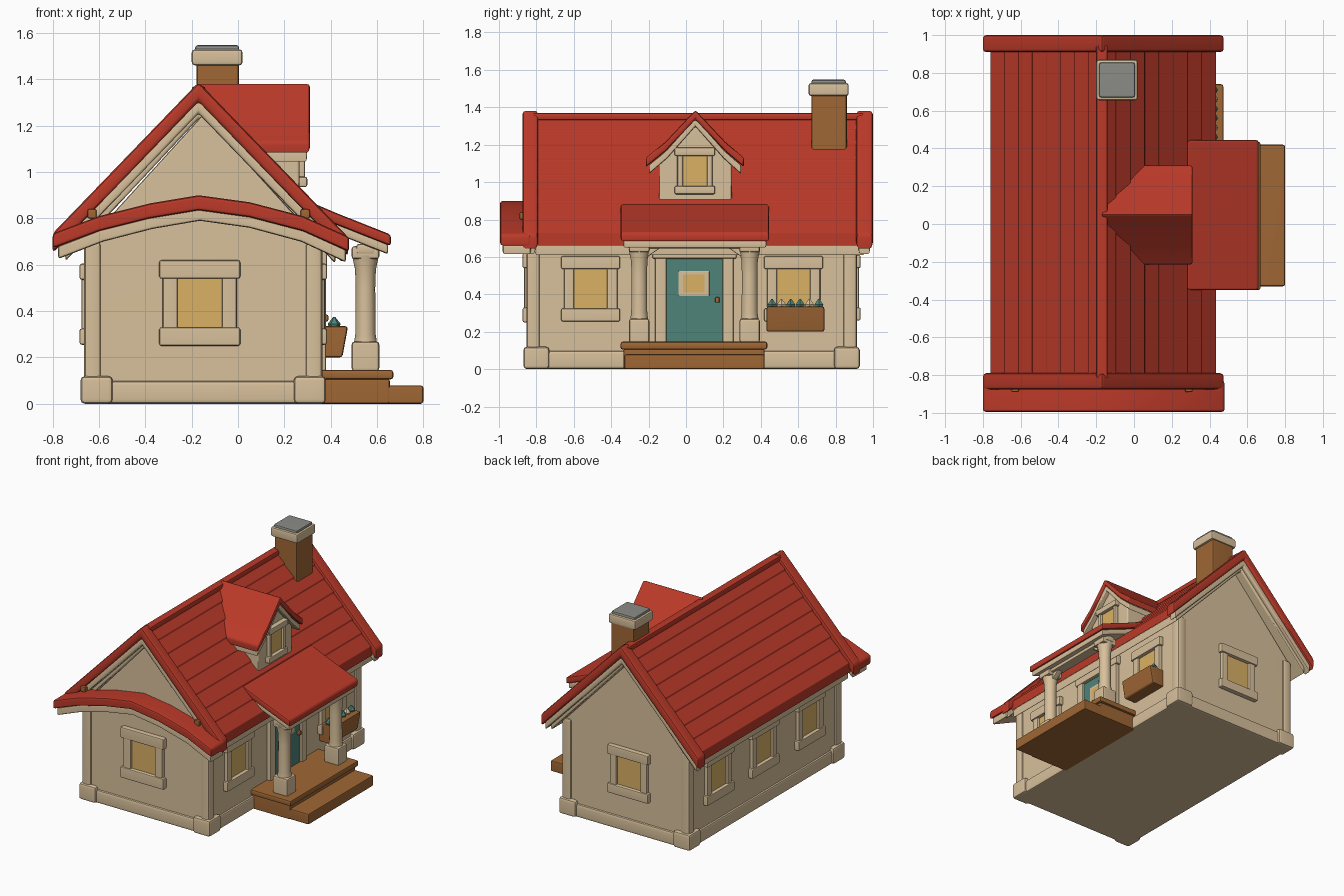
import bpy, bmesh, math
from mathutils import Vector

cube = bpy.data.objects.get("Cube")
if cube:
    bpy.data.objects.remove(cube, do_unlink=True)


def material(name, r, g, b):
    m = bpy.data.materials.new(name)
    m.use_nodes = True
    m.diffuse_color = (r, g, b, 1)
    m.node_tree.nodes["Principled BSDF"].inputs["Base Color"].default_value = (r, g, b, 1)
    return m


RED = material("roof red", 0.5, 0.042, 0.022)
CREAM = material("plaster cream", 0.69, 0.53, 0.33)
BROWN = material("wood brown", 0.35, 0.135, 0.035)
TEAL = material("door teal", 0.075, 0.23, 0.19)
YELLOW = material("window yellow", 0.7, 0.44, 0.13)
GREY = material("chimney grey", 0.26, 0.26, 0.24)


def finish(name, bm, mat, bevel):
    """Soften the hard edges, then turn the bmesh into a smooth-shaded object."""
    bmesh.ops.recalc_face_normals(bm, faces=bm.faces)
    if bevel:
        sharp = [e for e in bm.edges if len(e.link_faces) == 2 and e.calc_face_angle() > 0.5]
        bmesh.ops.bevel(bm, geom=sharp, offset=bevel, segments=2, profile=0.5,
                        affect='EDGES', clamp_overlap=True)
    me = bpy.data.meshes.new(name)
    bm.to_mesh(me)
    bm.free()
    me.materials.append(mat)
    ob = bpy.data.objects.new(name, me)
    bpy.context.collection.objects.link(ob)
    bpy.ops.object.select_all(action='DESELECT')
    ob.select_set(True)
    bpy.context.view_layer.objects.active = ob
    bpy.ops.object.shade_smooth_by_angle(angle=math.radians(40))
    ob.modifiers.new("even shading", 'WEIGHTED_NORMAL').keep_sharp = True
    return ob


def prism(name, pts, axis, a, b, mat, bevel=0.012):
    """Extrude a profile along x (y,z points) or y (x,z points)."""
    bm = bmesh.new()
    place = (lambda p, t: (t, p[0], p[1])) if axis == 'x' else (lambda p, t: (p[0], t, p[1]))
    ends = [[bm.verts.new(place(p, t)) for p in pts] for t in (a, b)]
    for ring in ends:
        bm.faces.new(ring)
    for i in range(len(pts)):
        j = (i + 1) % len(pts)
        bm.faces.new((ends[0][i], ends[0][j], ends[1][j], ends[1][i]))
    return finish(name, bm, mat, bevel)


def box(name, x, y, z, mat, bevel=0.012):
    pts = [(x[0], z[0]), (x[1], z[0]), (x[1], z[1]), (x[0], z[1])]
    return prism(name, pts, 'y', y[0], y[1], mat, bevel)


def band(line, drop, thick):
    """Closed strip lying 'drop' under a line."""
    return [(u, z - drop) for u, z in line] + [(u, z - drop - thick) for u, z in reversed(line)]


def lathe(name, profile, x, y, mat, sides=14):
    bm = bmesh.new()
    rings = []
    for r, z in profile:
        rings.append([bm.verts.new((x + r * math.cos(k * math.tau / sides),
                                    y + r * math.sin(k * math.tau / sides), z)) for k in range(sides)])
    for lo, hi in zip(rings, rings[1:]):
        for k in range(sides):
            bm.faces.new((lo[k], lo[k - 1], hi[k - 1], hi[k]))
    bm.faces.new(rings[0])
    bm.faces.new(rings[-1])
    return finish(name, bm, mat, 0)


# Wall planes of the house
WX0, WX1, WY0, WY1 = -0.65, 0.35, -0.84, 0.9
RIDGE = -0.17


def on_wall(name, side, u, z, d, mat, bevel=0.01, offset=0.0):
    """Box on a wall: u along it, z up, d out from it."""
    d0, d1 = d[0] + offset, d[1] + offset
    if side == 'front':
        return box(name, u, (WY0 - d1, WY0 - d0), z, mat, bevel)
    if side == 'back':
        return box(name, u, (WY1 + d0, WY1 + d1), z, mat, bevel)
    if side == 'right':
        return box(name, (WX1 + d0, WX1 + d1), u, z, mat, bevel)
    return box(name, (WX0 - d1, WX0 - d0), u, z, mat, bevel)


def window(name, side, u, z0, z1, half, trim=0.055, offset=0.0):
    on_wall(name + "_pane", side, (u - half, u + half), (z0, z1), (0, 0.008), YELLOW, 0, offset)
    for s in (-1, 1):
        edge = sorted((u + s * half, u + s * (half + trim)))
        on_wall(name + "_jamb", side, edge, (z0 - trim, z1 + trim), (-0.01, 0.025), CREAM, 0.01, offset)
    wide = half + trim + 0.015
    for part, low, high in (("_sill", z0 - trim - 0.015, z0), ("_lintel", z1, z1 + trim + 0.015)):
        on_wall(name + part, side, (u - wide, u + wide), (low, high), (-0.01, 0.034), CREAM, 0.01, offset)


# House body with gables, foundation and corner posts
prism("house_walls", [(WX0, 0), (WX1, 0), (WX1, 0.7), (-0.15, 1.25), (WX0, 0.7)], 'y', WY0, WY1, CREAM)
box("foundation", (WX0 - 0.015, WX1 + 0.015), (WY0 - 0.015, WY1 + 0.015), (0, 0.1), CREAM, 0.02)
for x, sx in ((WX0, 1), (WX1, -1)):
    for y, sy in ((WY0, 1), (WY1, -1)):
        def corner(name, out, into, z):
            box(name, sorted((x - sx * out, x + sx * into)), sorted((y - sy * out, y + sy * into)), z, CREAM, 0.02)
        corner("corner_post", 0.014, 0.06, (0.08, 0.7))
        corner("corner_base", 0.03, 0.11, (0, 0.12))


# Main roof with shingle courses
def courses(top, bottom, n=8, lift=0.012):
    a, b = Vector(top), Vector(bottom)
    pts = []
    for i in range(n):
        p, q = a.lerp(b, i / n), a.lerp(b, (i + 1) / n)
        pts += [(p.x, p.y), (q.x, q.y + lift)]
    return pts


peak, left_eave, right_eave = (RIDGE, 1.355), (-0.76, 0.73), (0.435, 0.72)
left = courses(peak, left_eave)
right = courses(peak, right_eave)
under = [(right_eave[0], 0.66), (RIDGE, 1.27), (left_eave[0], 0.67)]
prism("main_roof", list(reversed(left)) + right[1:] + under, 'y', -0.82, 0.95, RED, 0.003)
line = [left_eave, peak, right_eave]
prism("roof_soffit", band([(-0.745, 0.74), peak, (0.42, 0.73)], 0.06, 0.065), 'y', -0.81, 0.96, CREAM)
box("ridge_cap", (RIDGE - 0.03, RIDGE + 0.03), (-0.82, 0.95), (1.33, 1.37), RED)

# Raised rakes at both gables with cream trim below
rake = [(-0.8, 0.735), (RIDGE, 1.388), (0.475, 0.72)]
trim = [(-0.775, 0.76), (RIDGE, 1.388), (0.45, 0.745)]
for name, y0, y1 in (("front", -0.875, -0.79), ("back", 0.91, 1.0)):
    prism(name + "_rake", band(rake, 0, 0.085), 'y', y0, y1, RED, 0.018)
    prism(name + "_rake_trim", band(trim, 0.075, 0.06), 'y', y0 + 0.012, y1 - 0.015, CREAM)

# Arched canopy over the front wall
arch = [(-0.8, 0.735), (-0.6, 0.81), (-0.38, 0.865), (RIDGE, 0.9), (0.05, 0.87), (0.28, 0.81), (0.48, 0.72)]
prism("front_canopy", band(arch, 0, 0.065), 'y', -0.995, -0.83, RED, 0.016)
prism("front_canopy_trim", band([(u * 0.97, z) for u, z in arch], 0.055, 0.055), 'y', -0.98, -0.83, CREAM)
for x in (-0.63, 0.29):
    box("gable_peg", (x - 0.02, x + 0.02), (-0.89, -0.83), (0.8, 0.84), BROWN, 0.008)

# Windows on all walls
window("front_window", 'front', -0.165, 0.33, 0.54, 0.095, 0.065)
window("back_window", 'back', -0.18, 0.33, 0.54, 0.095)
for y in (-0.51, 0.575):
    window("porch_side_window", 'right', y, 0.325, 0.535, 0.088)
for y in (-0.48, 0.05, 0.57):
    window("left_window", 'left', y, 0.325, 0.535, 0.088)

# Door
on_wall("door", 'right', (-0.11, 0.2), (0.14, 0.59), (0, 0.015), TEAL)
for y in (-0.135, 0.225):
    on_wall("door_jamb", 'right', (y - 0.03, y + 0.03), (0.14, 0.62), (-0.01, 0.03), CREAM)
on_wall("door_lintel", 'right', (-0.18, 0.27), (0.59, 0.66), (-0.01, 0.035), CREAM)
on_wall("door_window_trim", 'right', (-0.04, 0.125), (0.39, 0.525), (0.01, 0.02), CREAM, 0.004)
on_wall("door_window_pane", 'right', (-0.015, 0.1), (0.41, 0.505), (0.02, 0.023), YELLOW, 0)
on_wall("door_knob", 'right', (0.155, 0.18), (0.355, 0.385), (0.01, 0.04), BROWN, 0.008)

# Porch floor and step
box("porch_floor", (0.33, 0.67), (-0.35, 0.435), (0.105, 0.147), BROWN)
box("porch_base", (0.33, 0.655), (-0.335, 0.42), (0, 0.11), BROWN)
box("porch_step", (0.6, 0.8), (-0.33, 0.42), (0, 0.08), BROWN)

# Porch columns, braces and beam
for y, s in ((-0.25, 1), (0.34, -1)):
    box("column_base", (0.49, 0.61), (y - 0.055, y + 0.055), (0.14, 0.27), CREAM, 0.015)
    lathe("column_shaft", [(0.05, 0.26), (0.044, 0.3), (0.042, 0.5), (0.045, 0.58), (0.058, 0.64)], 0.55, y, CREAM)
    box("column_capital", (0.49, 0.61), (y - 0.055, y + 0.055), (0.625, 0.68), CREAM)
    brace = [(y, 0.57), (y + s * 0.13, 0.66), (y + s * 0.08, 0.67), (y, 0.62)]
    prism("column_brace", brace, 'x', 0.53, 0.57, CREAM, 0.005)
box("porch_beam", (0.51, 0.59), (-0.31, 0.4), (0.645, 0.69), CREAM)

# Porch roof
slope = [(0.28, 0.885), (0.42, 0.825), (0.66, 0.73)]
prism("porch_roof", band(slope, 0, 0.05), 'y', -0.35, 0.445, RED, 0.014)
prism("porch_roof_trim", band([(u - 0.012, z) for u, z in slope], 0.04, 0.045), 'y', -0.335, 0.43, CREAM)

# Dormer
prism("dormer_walls", [(-0.145, 0.8), (0.245, 0.8), (0.245, 1.13), (0.05, 1.3), (-0.145, 1.13)], 'x', -0.05, 0.265, CREAM)
gable = [(-0.215, 1.13), (-0.11, 1.215), (0.05, 1.385), (0.21, 1.215), (0.31, 1.13)]
prism("dormer_roof", band(gable, 0, 0.05), 'x', -0.17, 0.31, RED, 0.012)
inner = [(0.05 + (u - 0.05) * 0.94, z) for u, z in gable]
prism("dormer_roof_trim", band(inner, 0.042, 0.045), 'x', -0.1, 0.298, CREAM, 0.008)
window("dormer_window", 'right', 0.047, 0.98, 1.14, 0.064, 0.03, -0.085)

# Chimney
box("chimney_stack", (-0.18, 0.005), (0.67, 0.86), (1.0, 1.48), BROWN, 0.015)
box("chimney_cap", (-0.2, 0.02), (0.655, 0.87), (1.46, 1.53), CREAM, 0.015)
box("chimney_top", (-0.185, 0.005), (0.67, 0.855), (1.51, 1.548), GREY, 0.012)

# Flower box with leaves
prism("flower_box", [(0.35, 0.2), (0.45, 0.2), (0.475, 0.335), (0.35, 0.335)], 'y', 0.43, 0.74, BROWN)
for i in range(6):
    mat = (TEAL, CREAM, TEAL)[i % 3]
    lathe("leaf_tuft", [(0.02, 0.32), (0.028, 0.345), (0.004, 0.375)], 0.415, 0.46 + i * 0.05, mat, 6)
